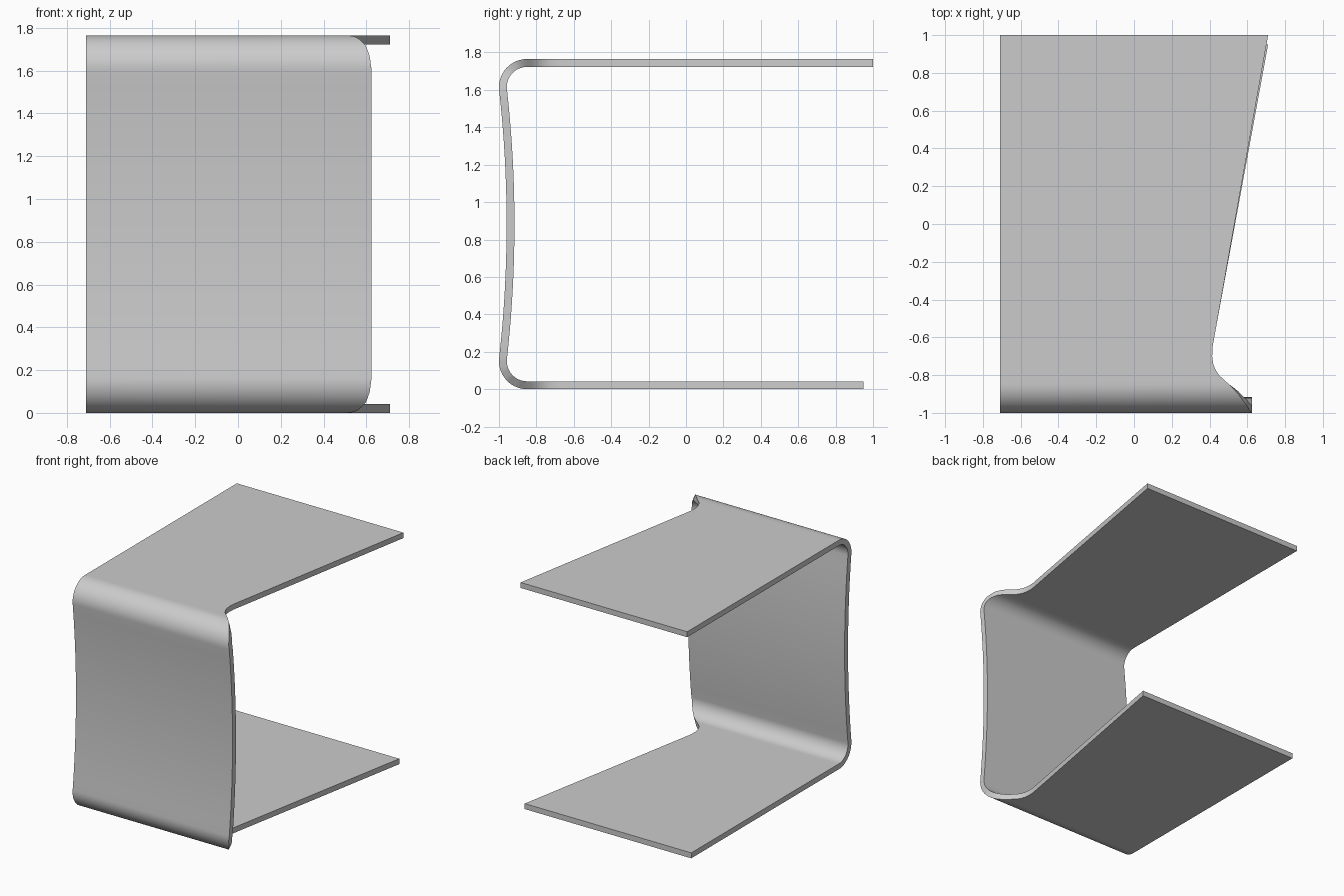
import bpy, bmesh
from math import sin, cos, radians, pi

if "Cube" in bpy.data.objects:
    bpy.data.objects.remove(bpy.data.objects["Cube"])

H, T, LEFT = 1.765, 0.042, -0.71   # height, sheet thickness, left edge
R, CY = 0.15, -0.85                # bend radius and bend centre
MID = H / 2

def lerp_table(table, v):
    for (a, p), (b, q) in zip(table, table[1:]):
        if v <= b:
            return p + (q - p) * (v - a) / (b - a)
    return table[-1][1]

# right-hand edge of the sheet: around the bend (by angle) and along the shelf (y, x)
bend_edge = [(90, .505), (109, .552), (137, .597), (160, .616), (187, .625)]
shelf_edge = [(-.83, .482), (-.80, .45), (-.77, .431), (-.74, .419), (-.70, .414),
              (-.65, .416), (-.60, .425), (-.55, .434)]

def half(end_y):
    """Sections (y, z, ny, nz, right x) from shelf end to wall middle; n points outward."""
    s = [(end_y, H, 0, 1, .71)]
    s += [(y, H, 0, 1, x) for y, x in reversed(shelf_edge)]
    a = 6.4
    n = 14
    for i in range(n + 1):
        t = 90 + (90 + a) * i / n
        c, d = cos(radians(t)), sin(radians(t))
        s.append((CY + R * c, H - R + R * d, c, d, lerp_table(bend_edge, t)))
    # gently bowed back wall
    y0, z0 = s[-1][:2]
    rad = (z0 - MID) / sin(radians(a))
    cy = y0 - rad * cos(radians(a))
    for i in range(1, 11):
        t = radians(a) * (1 - i / 10)
        s.append((cy + rad * cos(t), MID + rad * sin(t), -cos(t), -sin(t), .625))
    return s

top = half(1.0)
bottom = [(y, H - z, ny, -nz, x) for y, z, ny, nz, x in half(0.95)]
sections = top + bottom[-2::-1]

# loft the bent sheet
bm = bmesh.new()
rings = []
for y, z, ny, nz, x in sections:
    iy, iz = y - ny * T, z - nz * T
    rings.append([bm.verts.new(p) for p in
                  ((LEFT, y, z), (x, y, z), (x, iy, iz), (LEFT, iy, iz))])
for a, b in zip(rings, rings[1:]):
    for i in range(4):
        j = (i + 1) % 4
        bm.faces.new((a[i], a[j], b[j], b[i]))
bm.faces.new(rings[0])
bm.faces.new(rings[-1])
bmesh.ops.recalc_face_normals(bm, faces=bm.faces)

mesh = bpy.data.meshes.new("bent_sheet_table")
bm.to_mesh(mesh)
bm.free()
table = bpy.data.objects.new("bent_sheet_table", mesh)
bpy.context.collection.objects.link(table)
bpy.context.view_layer.objects.active = table
table.select_set(True)
bpy.ops.object.shade_smooth_by_angle(angle=radians(30))
